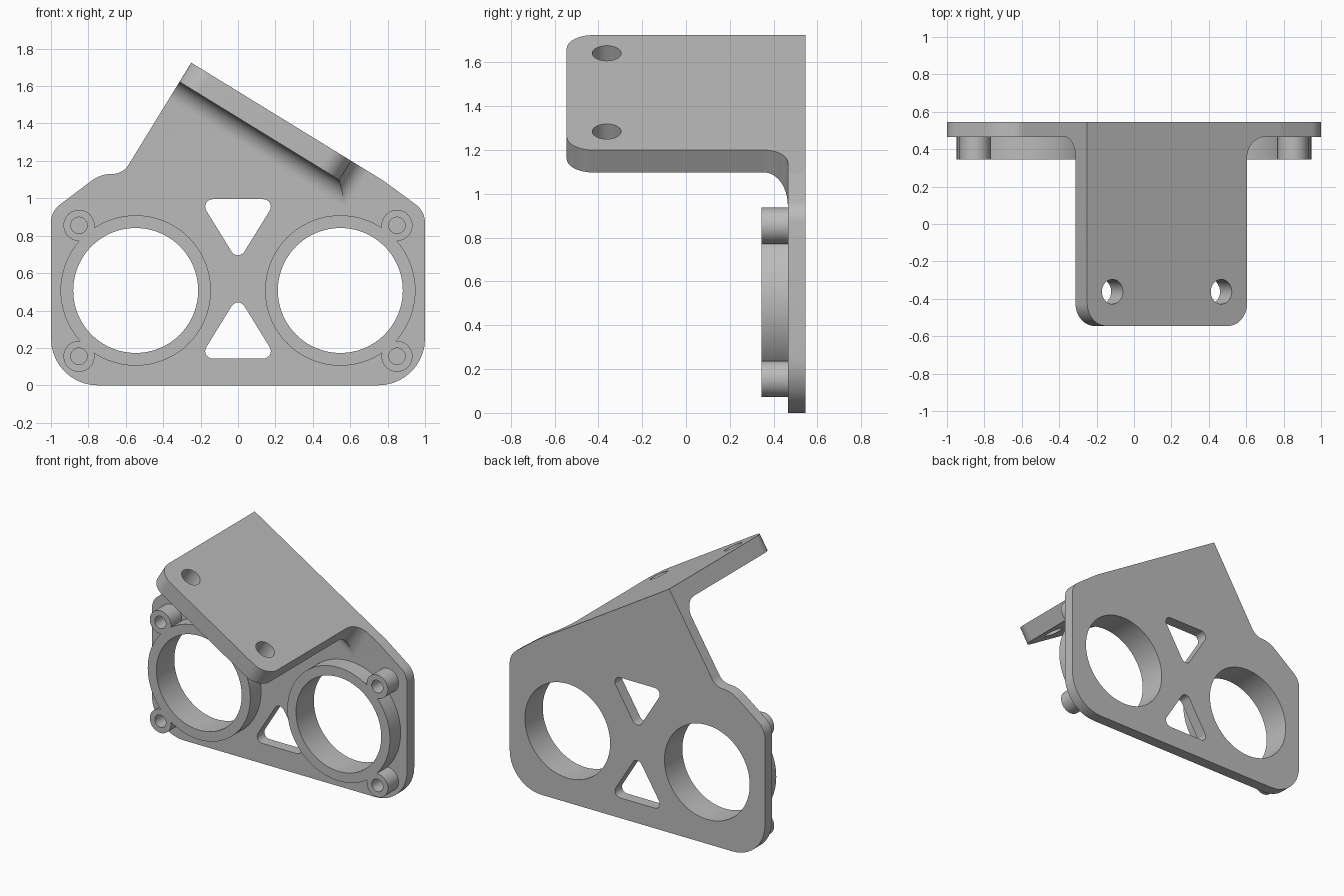
import bpy, bmesh, math
from mathutils import Vector

if "Cube" in bpy.data.objects:
    bpy.data.objects.remove(bpy.data.objects["Cube"])

grey = bpy.data.materials.new("plain grey")
grey.use_nodes = True
colour = (0.5, 0.5, 0.5, 1)
grey.diffuse_color = colour
grey.node_tree.nodes["Principled BSDF"].inputs["Base Color"].default_value = colour

BACK, FACE, FRONT, BOSS = 0.545, 0.465, -0.545, 0.345
CORNER = Vector((-0.25, 1.725))            # top corner of the sloping shelf (x, z)
ALONG = Vector((0.855, -0.525)).normalized()
DOWN = Vector((ALONG.y, -ALONG.x))
LENGTH, THICK, FILLET, ROUND = 1.003, 0.12, 0.11, 0.12


def slope(s, n=0):
    return CORNER + ALONG * s + DOWN * n


def loft(name, layers):
    """Skin a list of equal-length rings of 3D points and cap the ends."""
    bm = bmesh.new()
    rings = [[bm.verts.new(p) for p in ring] for ring in layers]
    count = len(rings[0])
    for a, b in zip(rings, rings[1:]):
        for i in range(count):
            j = (i + 1) % count
            bm.faces.new((a[i], a[j], b[j], b[i]))
    bm.faces.new(rings[0][::-1])
    bm.faces.new(rings[-1])
    bmesh.ops.recalc_face_normals(bm, faces=bm.faces)
    mesh = bpy.data.meshes.new(name)
    bm.to_mesh(mesh)
    bm.free()
    mesh.materials.append(grey)
    ob = bpy.data.objects.new(name, mesh)
    bpy.context.collection.objects.link(ob)
    return ob


def prism(name, points, y0, y1):
    return loft(name, [[(x, y, z) for x, z in points] for y in (y0, y1)])


def disc(name, x, z, r, y0, y1, sides=64):
    turns = [2 * math.pi * i / sides for i in range(sides)]
    return prism(name, [(x + r * math.cos(a), z + r * math.sin(a)) for a in turns], y0, y1)


def rounded(corners, steps=10):
    """Round each (x, z, radius) corner of a polygon."""
    out = []
    for i, (x, z, r) in enumerate(corners):
        p = Vector((x, z))
        if r == 0:
            out.append(p)
            continue
        u = (Vector(corners[i - 1][:2]) - p).normalized()
        v = (Vector(corners[(i + 1) % len(corners)][:2]) - p).normalized()
        half = u.angle(v) / 2
        centre = p + (u + v).normalized() * (r / math.sin(half))
        a = p + u * (r / math.tan(half)) - centre
        b = p + v * (r / math.tan(half)) - centre
        sweep = a.angle_signed(b)
        for k in range(steps + 1):
            t = -sweep * k / steps
            out.append(centre + Vector((a.x * math.cos(t) - a.y * math.sin(t),
                                        a.x * math.sin(t) + a.y * math.cos(t))))
    return out


def combine(target, tool, operation):
    mod = target.modifiers.new(operation.lower(), "BOOLEAN")
    mod.operation = operation
    mod.solver = "EXACT"
    mod.object = tool
    bpy.context.view_layer.objects.active = target
    bpy.ops.object.modifier_apply(modifier=mod.name)
    bpy.data.objects.remove(tool)


# Upright mounting plate
knee, notch = slope(1.21), slope(0, 0.698)
bracket = prism("mounting_bracket", rounded([
    (*CORNER, 0), (*knee, 0.3), (1, 0.93, 0.12), (1, 0, 0.25), (-1, 0, 0.25),
    (-1, 0.93, 0.12), (-0.735, 1.13, 0.18), (*notch, 0.1)]), FACE, BACK)

# Sloping shelf: rounded front corners, flared into the plate at the back
layers = []
for i in range(13):
    a = math.pi / 2 * i / 12
    layers.append((FRONT + ROUND * (1 - math.cos(a)), ROUND * (1 - math.sin(a)), 0))
for i in range(13):
    a = math.pi / 2 * i / 12
    layers.append((FACE - FILLET + FILLET * math.sin(a), 0, FILLET * (1 - math.cos(a))))
layers.append((FACE + 0.03, 0, FILLET))
rings = []
for y, inset, flare in layers:
    s0, s1, n = inset, LENGTH - inset + flare, THICK + flare
    section = (slope(s0), slope(s1), slope(s1, n), slope(s0, n))
    rings.append([(p.x, y, p.y) for p in section])
combine(bracket, loft("shelf", rings), "UNION")

# Raised rings and screw bosses
for side in (-1, 1):
    combine(bracket, disc("ring", side * 0.547, 0.507, 0.402, BOSS, FACE + 0.03, 96), "UNION")
    for z in (0.155, 0.855):
        combine(bracket, disc("boss", side * 0.85, z, 0.083, BOSS, FACE + 0.03, 40), "UNION")

# Large openings and blind screw holes
for side in (-1, 1):
    combine(bracket, disc("opening", side * 0.547, 0.507, 0.334, 0, 1, 96), "DIFFERENCE")
    for z in (0.155, 0.855):
        combine(bracket, disc("screw_hole", side * 0.85, z, 0.044, 0.2, FACE, 32), "DIFFERENCE")

# Pair of triangular windows
for flip in (-1, 1):
    triangle = [(x, 0.569 + flip * h, 0.04)
                for x, h in ((-0.207, 0.426), (0.207, 0.426), (0, 0.09))]
    combine(bracket, prism("window", rounded(triangle), 0.4, 0.7), "DIFFERENCE")

# Bolt holes square through the shelf
for s in (0.158, 0.841):
    rings = []
    for n in (-0.1, THICK + 0.1):
        c = slope(s, n)
        ring = []
        for i in range(40):
            a = 2 * math.pi * i / 40
            p = c + ALONG * (0.066 * math.cos(a))
            ring.append((p.x, -0.362 + 0.066 * math.sin(a), p.y))
        rings.append(ring)
    combine(bracket, loft("bolt_hole", rings), "DIFFERENCE")

# Smooth the curved walls, keep hard edges
bpy.ops.object.select_all(action="DESELECT")
bracket.select_set(True)
bpy.context.view_layer.objects.active = bracket
bpy.ops.object.shade_smooth_by_angle(angle=math.radians(25))
